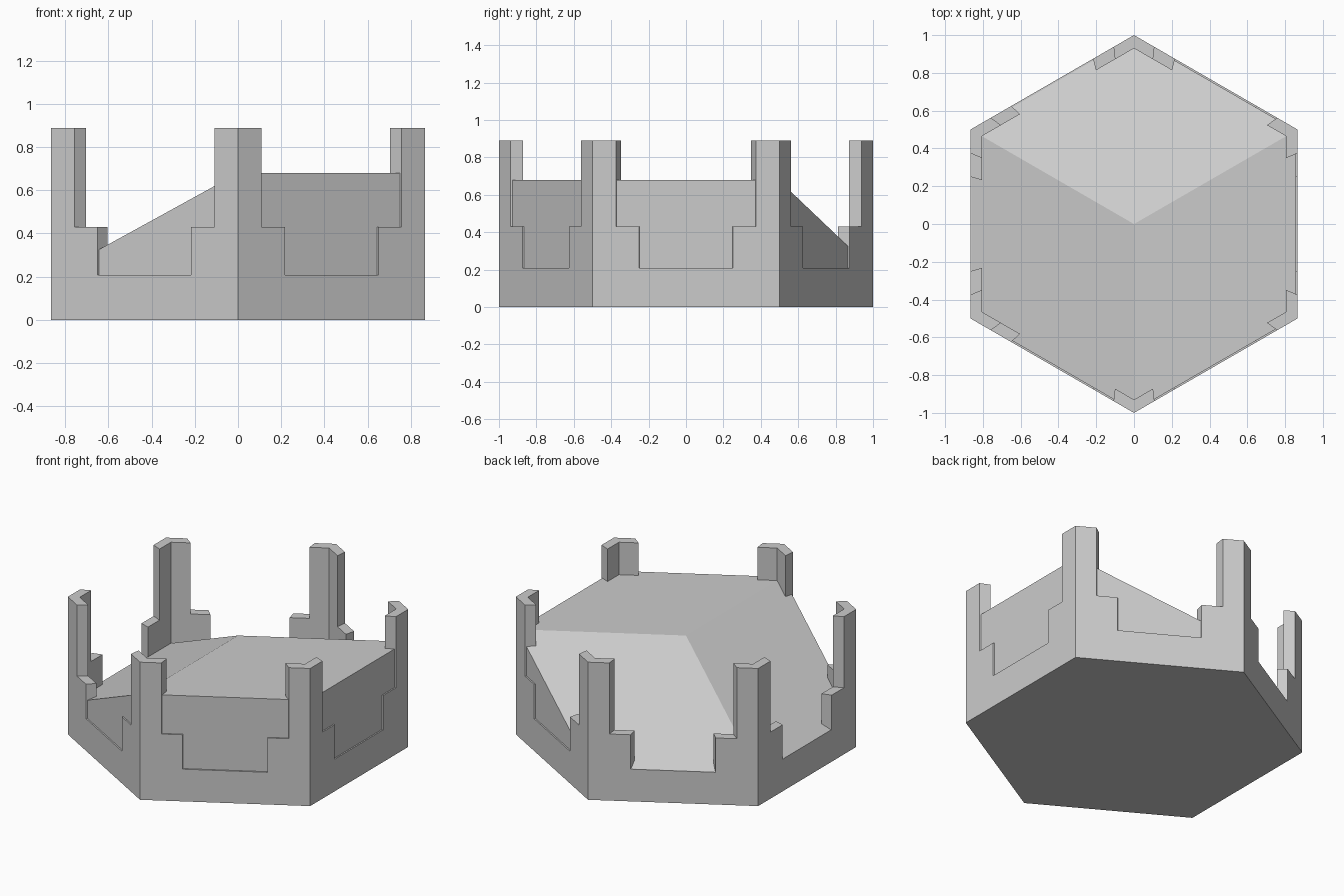
import bpy, bmesh
from math import sin, cos, radians
from mathutils import Vector

if "Cube" in bpy.data.objects:
    bpy.data.objects.remove(bpy.data.objects["Cube"])

FLOOR, STEP, PLATEAU, TOP = 0.208, 0.43, 0.679, 0.889
INNER, FILL = 0.93, 0.99

# Hexagon corners, starting at the front (-y) and going counter-clockwise
corners = [Vector((cos(radians(a)), sin(radians(a)), 0)) for a in range(-90, 270, 60)]


def build(name, faces):
    """Make a welded mesh object from a list of point loops."""
    bm = bmesh.new()
    cache = {}
    for loop in faces:
        verts = []
        for p in loop:
            key = tuple(round(c, 5) for c in p)
            if key not in cache:
                cache[key] = bm.verts.new(key)
            if cache[key] not in verts:
                verts.append(cache[key])
        if len(verts) > 2:
            bm.faces.new(verts)
    bmesh.ops.recalc_face_normals(bm, faces=bm.faces)
    mesh = bpy.data.meshes.new(name)
    bm.to_mesh(mesh)
    bm.free()
    obj = bpy.data.objects.new(name, mesh)
    bpy.context.collection.objects.link(obj)
    return obj


def at(p, z, s=1.0):
    return Vector((p.x * s, p.y * s, z))


# Tray: solid hexagonal base with stepped corner posts
half = [(0, TOP), (0.125, TOP), (0.125, STEP), (0.25, STEP), (0.25, FLOOR)]
profile = half + [(1 - t, z) for t, z in reversed(half)]
faces = [[at(c, 0) for c in corners]]
floor = []
for i in range(6):
    a, b = corners[i], corners[(i + 1) % 6]
    outer = [at(a.lerp(b, t), z) for t, z in profile]
    inner = [at(a.lerp(b, t), z, INNER) for t, z in profile]
    faces.append(outer + [at(b, 0), at(a, 0)])
    faces.append(inner[:5] + [at(a, FLOOR, INNER)])
    faces.append(inner[5:] + [at(b, FLOOR, INNER)])
    for k in range(9):
        faces.append([outer[k], outer[k + 1], inner[k + 1], inner[k]])
    floor += [at(a, FLOOR, INNER), inner[4], inner[5]]
faces.append(floor)
build("hex_tray", faces)

# Terrain: flat plateau on the front right, ramps falling to the left and back
heights = [PLATEAU] * 3 + [FLOOR] * 3
rim = [at(c, h, FILL) for c, h in zip(corners, heights)]
foot = [at(c, FLOOR, FILL) for c in corners]
peak = Vector((0, 0, PLATEAU))
faces = [
    [peak, rim[0], rim[1], rim[2]],
    [peak, rim[2], rim[3], rim[4]],
    [peak, rim[4], rim[5], rim[0]],
    foot,
]
for i in range(6):
    j = (i + 1) % 6
    faces.append([foot[i], foot[j], rim[j], rim[i]])
build("sloped_terrain", faces)
